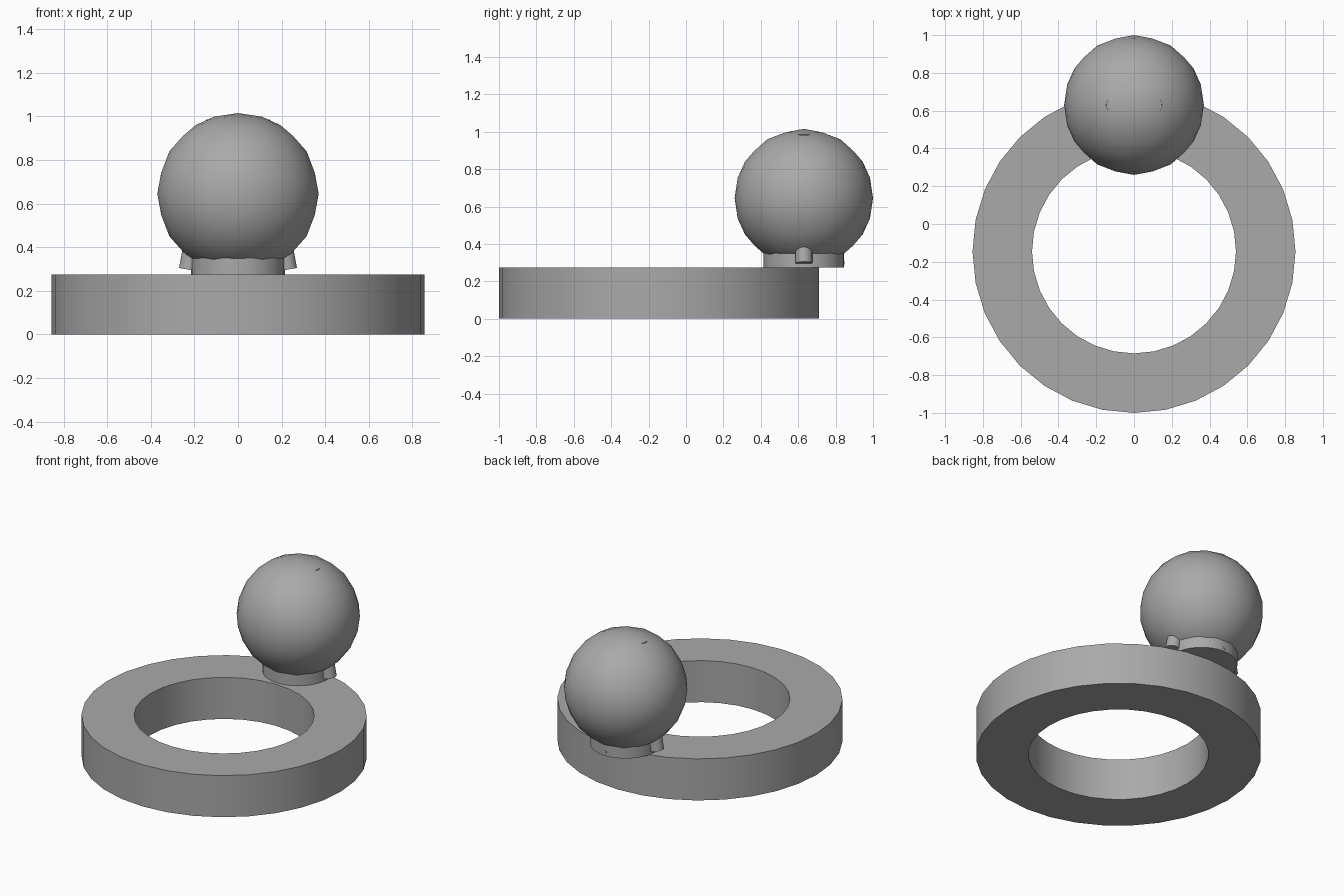
import bpy, bmesh, math
from mathutils import Matrix, Vector

cube = bpy.data.objects.get("Cube")
if cube:
    bpy.data.objects.remove(cube, do_unlink=True)

grey = bpy.data.materials.new("plain grey")
grey.use_nodes = True
colour = (0.4, 0.4, 0.4, 1)
grey.diffuse_color = colour
grey.node_tree.nodes["Principled BSDF"].inputs["Base Color"].default_value = colour


def finish(name, bm):
    """Turn a bmesh into a smooth-shaded object that keeps its sharp edges."""
    bmesh.ops.recalc_face_normals(bm, faces=bm.faces)
    mesh = bpy.data.meshes.new(name)
    bm.to_mesh(mesh)
    bm.free()
    mesh.materials.append(grey)
    obj = bpy.data.objects.new(name, mesh)
    bpy.context.collection.objects.link(obj)
    bpy.ops.object.select_all(action='DESELECT')
    obj.select_set(True)
    bpy.context.view_layer.objects.active = obj
    bpy.ops.object.shade_smooth_by_angle(angle=math.radians(35))
    return obj


def cylinder(name, start, end, radius, sides=32):
    """Capped cylinder between two points."""
    a, b = Vector(start), Vector(end)
    turn = (b - a).to_track_quat('Z', 'Y').to_matrix().to_4x4()
    bm = bmesh.new()
    bmesh.ops.create_cone(bm, cap_ends=True, segments=sides, radius1=radius,
                          radius2=radius, depth=(b - a).length,
                          matrix=Matrix.Translation((a + b) / 2) @ turn)
    return finish(name, bm)


BALL_Y, RING_TOP = 0.63, 0.275

# Flat ring: a rectangular section spun around its axis
bm = bmesh.new()
section = [(0.54, 0), (0.855, 0), (0.855, RING_TOP), (0.54, RING_TOP)]
verts = [bm.verts.new((0, -r, z)) for r, z in section]
edges = [bm.edges.new((verts[i], verts[(i + 1) % 4])) for i in range(4)]
bmesh.ops.spin(bm, geom=verts + edges, cent=(0, 0, 0), axis=(0, 0, 1),
               angle=math.tau, steps=32)
bmesh.ops.remove_doubles(bm, verts=bm.verts, dist=0.0001)
bmesh.ops.translate(bm, verts=bm.verts, vec=(0, -0.145, 0))
finish("ring_band", bm)

# Ball, turned so that an edge midpoint is at the top
bm = bmesh.new()
tilt = Matrix.Rotation(-math.atan(2) / 2, 4, 'Y')
bmesh.ops.create_icosphere(bm, subdivisions=3, radius=0.37,
                           matrix=Matrix.Translation((0, BALL_Y, 0.645)) @ tilt)
finish("ball", bm)

# Collar under the ball
cylinder("collar", (0, BALL_Y, RING_TOP), (0, BALL_Y, 0.37), 0.215)

# Leaning pegs that run up through the ball
lean = math.radians(10.3)
for side, label in ((1, "left"), (-1, "right")):
    foot = Vector((side * 0.226, BALL_Y, 0.297))
    reach = Vector((-side * math.sin(lean), 0, math.cos(lean))) * 0.692
    cylinder(label + "_peg", foot, foot + reach, 0.045)

# Tiny stub at the back of the collar
cylinder("back_stub", (0, BALL_Y + 0.19, 0.3), (0, BALL_Y + 0.218, 0.3), 0.01, 12)
